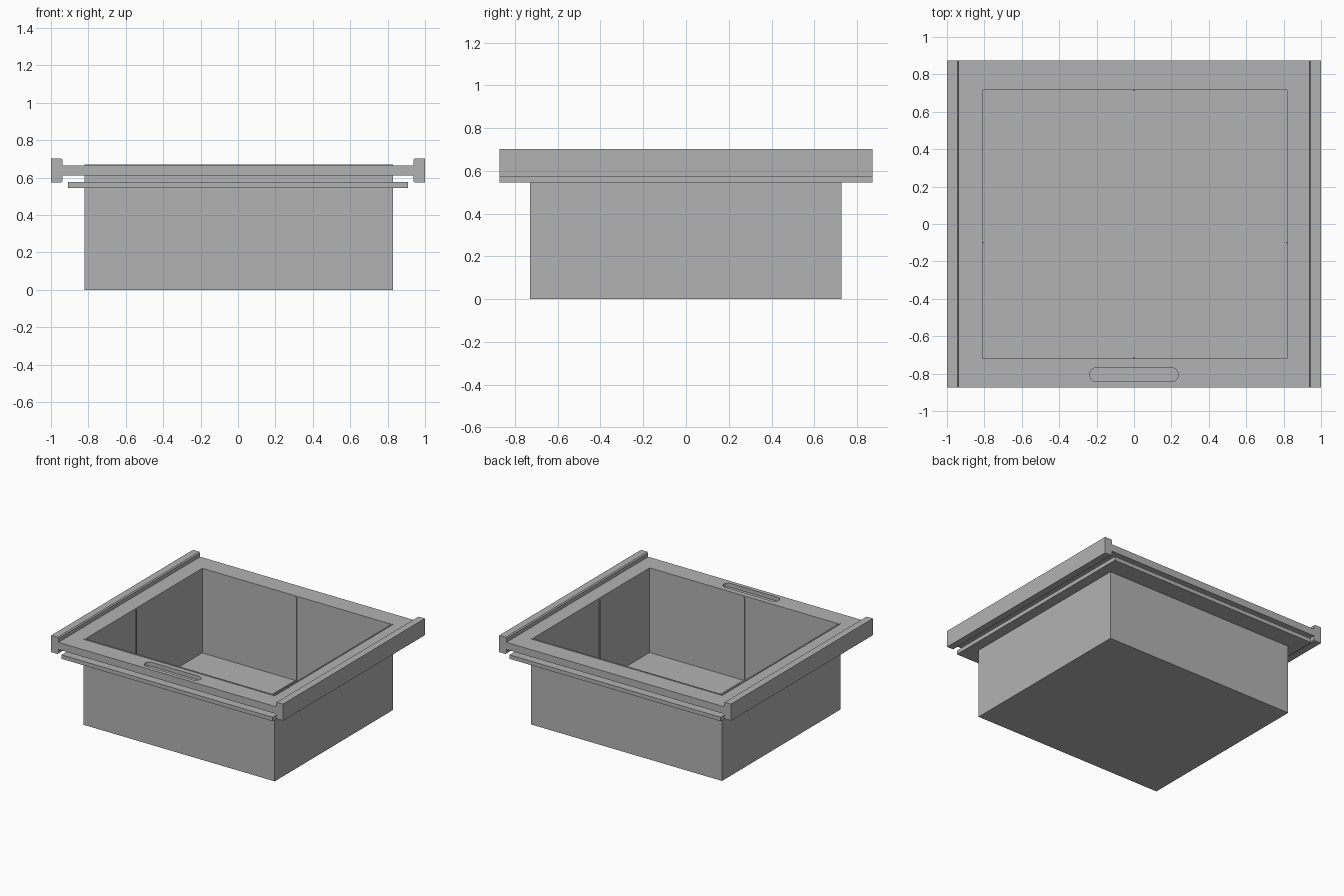
import bpy, bmesh, math

if "Cube" in bpy.data.objects:
    bpy.data.objects.remove(bpy.data.objects["Cube"])

# One plain grey for the whole model
grey = bpy.data.materials.new("plain_grey")
grey.diffuse_color = (0.45, 0.45, 0.45, 1)
grey.use_nodes = True
grey.node_tree.nodes["Principled BSDF"].inputs["Base Color"].default_value = grey.diffuse_color


def extrude_profile(name, points, axis, lo, hi):
    """Prism from a closed 2D profile: axis 'y' takes (x, z), axis 'z' takes (x, y)."""
    place = (lambda a, b, h: (a, h, b)) if axis == 'y' else (lambda a, b, h: (a, b, h))
    bm = bmesh.new()
    face = bm.faces.new([bm.verts.new(place(a, b, lo)) for a, b in points])
    moved = bmesh.ops.extrude_face_region(bm, geom=[face])["geom"]
    bmesh.ops.translate(bm, vec=place(0, 0, hi - lo),
                        verts=[g for g in moved if isinstance(g, bmesh.types.BMVert)])
    bmesh.ops.recalc_face_normals(bm, faces=bm.faces)
    mesh = bpy.data.meshes.new(name)
    bm.to_mesh(mesh)
    bm.free()
    mesh.materials.append(grey)
    obj = bpy.data.objects.new(name, mesh)
    bpy.context.collection.objects.link(obj)
    return obj


def rect(x0, x1, y0, y1):
    return [(x0, y0), (x1, y0), (x1, y1), (x0, y1)]


def block(name, x0, x1, y0, y1, z0, z1):
    return extrude_profile(name, rect(x0, x1, y0, y1), 'z', z0, z1)


def cut(obj, cutter):
    """Subtract the cutter from the part and discard it."""
    mod = obj.modifiers.new("cut", 'BOOLEAN')
    mod.operation, mod.solver, mod.object = 'DIFFERENCE', 'EXACT', cutter
    bpy.context.view_layer.objects.active = obj
    bpy.ops.object.modifier_apply(modifier=mod.name)
    bpy.data.objects.remove(cutter)


# Outer and inner limits of the thin-walled bin
OX0, OX1, OY0, OY1 = -0.82, 0.828, -0.73, 0.727
T = 0.01
IX0, IX1, IY0, IY1 = OX0 + T, OX1 - T, OY0 + T, OY1 - T
TOP, FLOOR = 0.67, 0.01
Y0, Y1 = -0.873, 0.873

# Bin with open top
bin_body = block("bin", OX0, OX1, OY0, OY1, 0, TOP)
cut(bin_body, block("bin_cavity", IX0, IX1, IY0, IY1, FLOOR, TOP + 0.1))

# Top frame and lower flange, both fitted round the bin
for name, half, z0, z1 in (("top_frame", 0.95, 0.61, 0.666),
                           ("lower_flange", 0.91, 0.545, 0.576)):
    frame = block(name, -half, half, Y0, Y1, z0, z1)
    cut(frame, block("opening", OX0, OX1, OY0, OY1, z0 - 0.1, z1 + 0.1))
    if name == "top_frame":
        # Recessed finger slot with rounded ends in the front rim
        r, cx, cy = 0.037, 0.2, -0.805
        slot = []
        for side, start in ((1, -90), (-1, 90)):
            for i in range(13):
                a = math.radians(start + 15 * i)
                slot.append((side * cx + r * math.cos(a), cy + r * math.sin(a)))
        cut(frame, extrude_profile("slot", slot, 'z', 0.635, 0.75))

# Side rails with chamfered inner corners
c = 0.008
for name, s in (("left_rail", -1), ("right_rail", 1)):
    profile = [(1.0, 0.573), (0.937 + c, 0.573), (0.937, 0.573 + c),
               (0.937, 0.703 - c), (0.937 + c, 0.703), (1.0, 0.703)]
    extrude_profile(name, [(s * x, z) for x, z in profile], 'y', Y0, Y1)

# Thin ribs running across the floor and up all four walls
w, h, mid_y = 0.005, 0.006, -0.1
block("floor_rib_lengthwise", -w, w, IY0, IY1, FLOOR, FLOOR + h)
block("floor_rib_crosswise", IX0, IX1, mid_y - w, mid_y + w, FLOOR, FLOOR + h)
block("front_wall_rib", -w, w, IY0, IY0 + h, FLOOR, TOP - 0.01)
block("back_wall_rib", -w, w, IY1 - h, IY1, FLOOR, TOP - 0.01)
block("left_wall_rib", IX0, IX0 + h, mid_y - w, mid_y + w, FLOOR, TOP - 0.01)
block("right_wall_rib", IX1 - h, IX1, mid_y - w, mid_y + w, FLOOR, TOP - 0.01)
